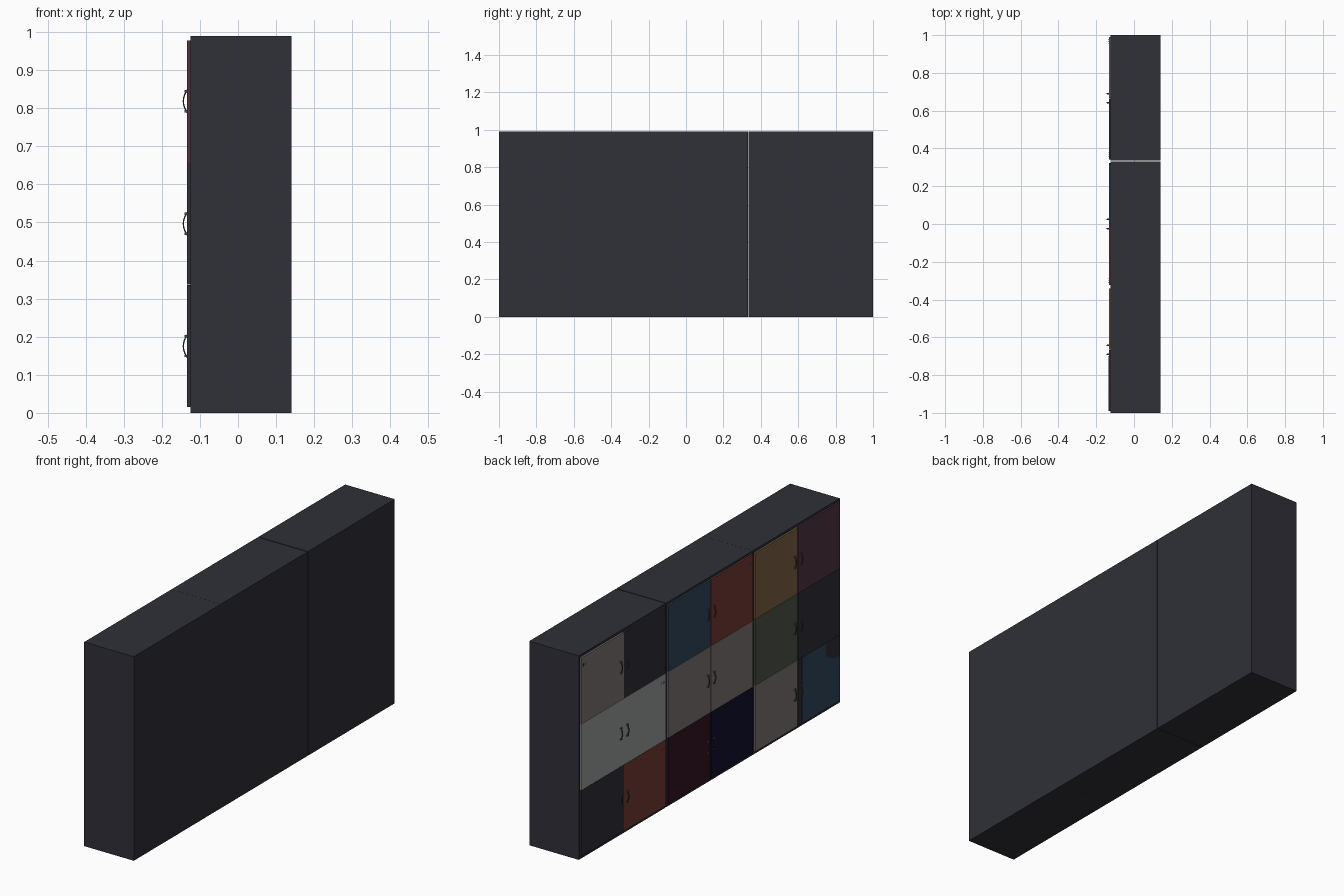
import bpy, bmesh, math
from mathutils import Vector

if "Cube" in bpy.data.objects:
    bpy.data.objects.remove(bpy.data.objects["Cube"])


def material(name, rgb):
    m = bpy.data.materials.new(name)
    m.diffuse_color = (*rgb, 1)
    m.use_nodes = True
    m.node_tree.nodes["Principled BSDF"].inputs["Base Color"].default_value = m.diffuse_color
    return m


MATS = {k: material(n, c) for k, n, c in [
    ("k", "charcoal", (0.029, 0.029, 0.040)),
    ("s", "sand_grey", (0.21, 0.18, 0.177)),
    ("w", "light_grey", (0.335, 0.358, 0.342)),
    ("r", "brick_red", (0.18, 0.042, 0.036)),
    ("b", "steel_blue", (0.029, 0.063, 0.11)),
    ("o", "ochre", (0.21, 0.118, 0.055)),
    ("p", "plum", (0.079, 0.034, 0.055)),
    ("g", "olive_grey", (0.079, 0.09, 0.066)),
    ("m", "maroon", (0.034, 0.006, 0.016)),
    ("n", "navy", (0.005, 0.005, 0.026))]}


def finish(name, bm, key):
    bmesh.ops.recalc_face_normals(bm, faces=bm.faces)
    me = bpy.data.meshes.new(name)
    bm.to_mesh(me)
    bm.free()
    me.materials.append(MATS[key])
    ob = bpy.data.objects.new(name, me)
    bpy.context.collection.objects.link(ob)
    return ob


def box(name, x, y, z, key):
    bm = bmesh.new()
    bmesh.ops.create_cube(bm, size=1)
    for v in bm.verts:
        v.co = Vector([(a + b) / 2 + c * (b - a) for (a, b), c in zip((x, y, z), v.co)])
    return finish(name, bm, key)


def handle(name, y, z):
    """Bowed pull: a round bar swept along an arc, with two mounting studs."""
    sides, steps, r = 8, 12, 0.0028
    bm = bmesh.new()
    rings = []
    for i in range(steps + 1):
        t = -1 + 2 * i / steps
        out = 0.0105 * (1 - t * t)
        c = Vector((-0.133 - out, y, z + 0.03 * t))
        d = Vector((0.021 * t, 0, 0.03)).normalized()
        side = Vector((0, 1, 0))
        n = d.cross(side)
        rings.append([bm.verts.new(c + r * (1.4 * math.cos(a) * side + 0.6 * math.sin(a) * n))
                      for a in (2 * math.pi * k / sides for k in range(sides))])
    for a, b in zip(rings, rings[1:]):
        for k in range(sides):
            bm.faces.new((a[k], a[(k + 1) % sides], b[(k + 1) % sides], b[k]))
    bm.faces.new(rings[0])
    bm.faces.new(rings[-1])
    ob = finish(name, bm, "g")
    for p in ob.data.polygons:
        p.use_smooth = len(p.vertices) == 4
    for s in (-1, 1):
        box(name + "_stud", (-0.140, -0.132), (y - 0.004, y + 0.004),
            (z + s * 0.026 - 0.003, z + s * 0.026 + 0.003), "g")


# three cabinet bodies, with one open seam between the last two
for i, span in enumerate([(-1, -0.3335), (-0.333, 0.331), (0.335, 1)]):
    box(f"cabinet_body_{i}", (-0.125, 0.141), span, (0, 0.99), "k")

# doors: rows from the top down, columns from +y to -y
ROWS = ["skbrop", "wwssgk", "krmnsk"]
VENTS = {(0, 0), (1, 1), (2, 1), (0, 3)}
for r, row in enumerate(ROWS):
    z0 = 0.658 - 0.3215 * r
    z1 = z0 + 0.3205
    for c, key in enumerate(row):
        mid = 2 / 3 * (1 - c // 2)
        side = 1 if c % 2 == 0 else -1
        ys = sorted((mid + side * 0.001, mid + side * 0.324))
        box(f"door_{r}_{c}", (-0.1335, -0.125), ys, (z0, z1), key)
        handle(f"handle_{r}_{c}", mid + side * 0.024, (z0 + z1) / 2)
        if (r, c) in VENTS:  # small vent holes at the outer top corner
            for k in range(3):
                y = mid + side * (0.29 + 0.01 * k)
                box("vent", (-0.1339, -0.1334), (y - 0.002, y + 0.002),
                    (z1 - 0.045, z1 - 0.033), "k")

# blue panel on the last door, with its upper corner cut away
bm = bmesh.new()
outline = [(-0.70, 0.016), (-0.99, 0.016), (-0.99, 0.235), (-0.93, 0.242),
           (-0.88, 0.27), (-0.88, 0.334), (-0.70, 0.334)]
face = bm.faces.new([bm.verts.new((-0.1335, y, z)) for y, z in outline])
ext = bmesh.ops.extrude_face_region(bm, geom=[face])
bmesh.ops.translate(bm, vec=(-0.0008, 0, 0),
                    verts=[v for v in ext["geom"] if isinstance(v, bmesh.types.BMVert)])
finish("blue_door_panel", bm, "b")
